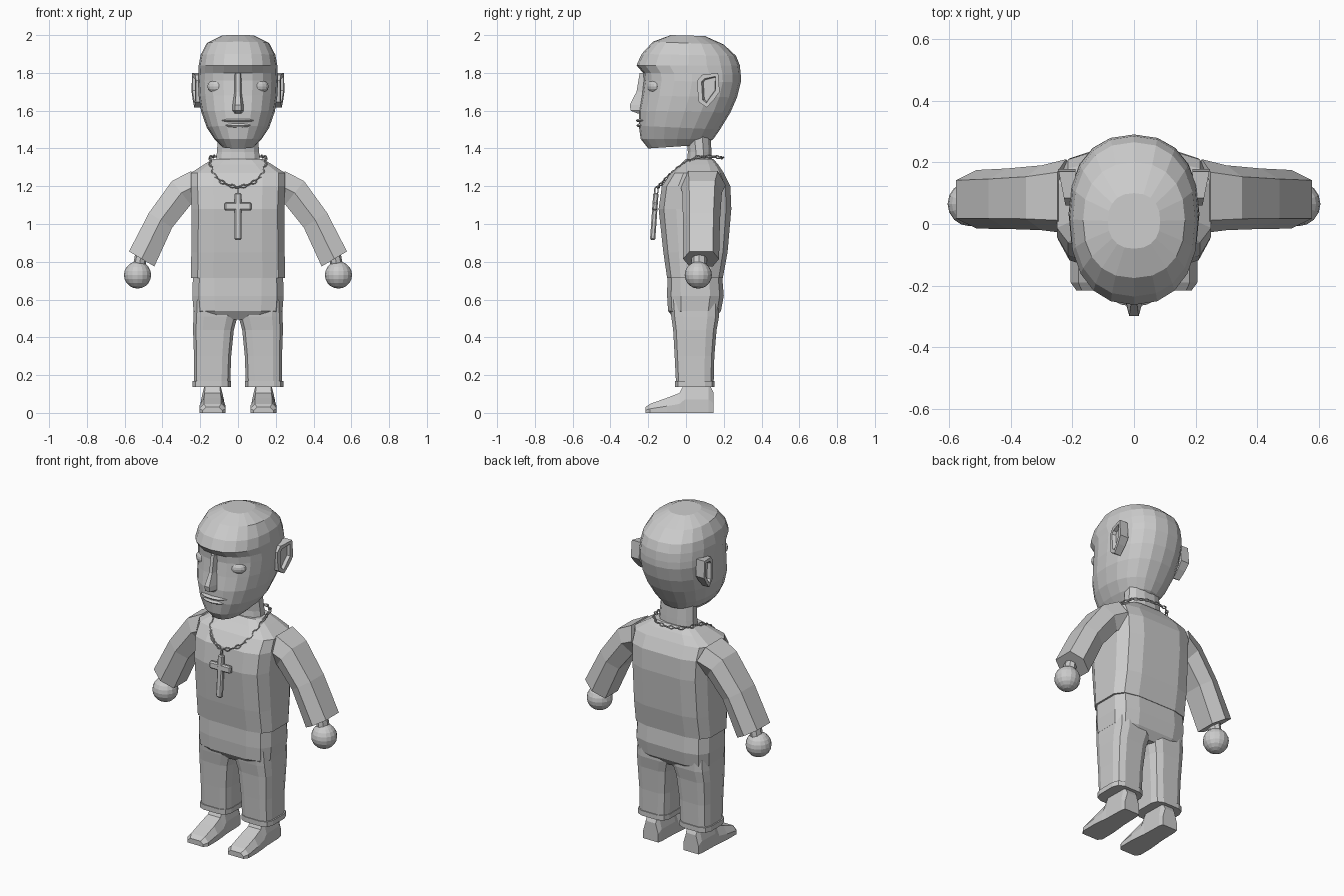
import bpy, bmesh, math
from mathutils import Vector, Matrix

if "Cube" in bpy.data.objects:
    bpy.data.objects.remove(bpy.data.objects["Cube"])

grey = bpy.data.materials.new("light_grey")
grey.diffuse_color = (0.6, 0.6, 0.6, 1)
grey.use_nodes = True
grey.node_tree.nodes["Principled BSDF"].inputs["Base Color"].default_value = grey.diffuse_color


def finish(name, bm):
    bmesh.ops.recalc_face_normals(bm, faces=bm.faces)
    me = bpy.data.meshes.new(name)
    bm.to_mesh(me)
    bm.free()
    me.materials.append(grey)
    ob = bpy.data.objects.new(name, me)
    bpy.context.collection.objects.link(ob)
    return ob


def loft(name, rings):
    """Skin a list of point rings and cap both ends."""
    bm = bmesh.new()
    vs = [[bm.verts.new(p) for p in r] for r in rings]
    n = len(vs[0])
    for a, b in zip(vs, vs[1:]):
        for i in range(n):
            j = (i + 1) % n
            bm.faces.new((a[i], a[j], b[j], b[i]))
    bm.faces.new(vs[0])
    bm.faces.new(vs[-1])
    return finish(name, bm)


def ring(x0, x1, yf, yb, zf, zb=None, n=12, power=4, offset=0.5):
    """Rounded-box ring; height runs from zf at the front to zb at the back."""
    zb = zf if zb is None else zb
    raw = []
    for i in range(n):
        a = 2 * math.pi * (i + offset) / n
        c, s = math.cos(a), math.sin(a)
        raw.append((math.copysign(abs(c) ** (2 / power), c),
                    math.copysign(abs(s) ** (2 / power), s)))
    m = max(abs(p[0]) for p in raw)
    out = []
    for u, v in raw:
        u, v = u / m, v / m
        t = (v + 1) / 2
        out.append(((x0 + x1) / 2 + u * (x1 - x0) / 2, yf + t * (yb - yf), zf + t * (zb - zf)))
    return out


def ball(name, loc, size, seg=16, rows=10, turn=0):
    bm = bmesh.new()
    m = Matrix.Translation(loc) @ Matrix.Rotation(turn, 4, 'Z') @ Matrix.Diagonal((*size, 1))
    bmesh.ops.create_uvsphere(bm, u_segments=seg, v_segments=rows, radius=1, matrix=m)
    return finish(name, bm)


# Head: half width, front y, back y, front z, back z
head = [(.085, -.20, .10, 1.40, 1.42), (.125, -.24, .145, 1.45, 1.45),
        (.165, -.25, .18, 1.52, 1.50), (.195, -.25, .235, 1.60, 1.59),
        (.208, -.235, .27, 1.68, 1.67), (.212, -.225, .29, 1.76, 1.75),
        (.21, -.228, .29, 1.80, 1.79), (.208, -.262, .285, 1.84, 1.84),
        (.198, -.235, .265, 1.90, 1.89), (.165, -.175, .20, 1.965, 1.95),
        (.085, -.08, .10, 2.0, 1.995)]
loft("head", [ring(-w, w, f, b, zf, zb, 20, 2.3, 0) for w, f, b, zf, zb in head])
loft("neck", [ring(-w, w, f, b, z, n=12, power=2.3)
              for w, f, b, z in [(.12, .0, .14, 1.28), (.112, .01, .135, 1.38), (.105, .0, .13, 1.47)]])

# Nose and lips
nose = [(1.80, .025, -.245), (1.70, .025, -.262), (1.63, .038, -.298), (1.60, .042, -.293), (1.585, .035, -.255)]
loft("nose", [[(-w, -.20, z), (-w * .4, y, z), (w * .4, y, z), (w, -.20, z)] for z, w, y in nose])
ball("upper_lip", (0, -.215, 1.548), (.09, .052, .013), 14, 6)
ball("lower_lip", (0, -.213, 1.522), (.08, .050, .015), 14, 6)


def ear(side, s):
    outline = [(.06, 1.76), (.085, 1.79), (.17, 1.80), (.178, 1.70), (.15, 1.66),
               (.11, 1.617), (.068, 1.645), (.062, 1.70)]
    bm = bmesh.new()
    inner = [bm.verts.new((s * .19, y, z)) for y, z in outline]
    outer = [bm.verts.new((s * (.222 + .2 * (y - .06)), y, z)) for y, z in outline]
    for i in range(8):
        j = (i + 1) % 8
        bm.faces.new((inner[i], inner[j], outer[j], outer[i]))
    bm.faces.new(inner)
    face = bm.faces.new(outer)
    bmesh.ops.recalc_face_normals(bm, faces=bm.faces)
    bmesh.ops.inset_region(bm, faces=[face], thickness=.024, depth=0)
    bmesh.ops.inset_region(bm, faces=[face], thickness=.006, depth=-.02)
    finish(side + "_ear", bm)


# Shirt body
torso = [(.25, -.10, .195, .715), (.247, -.12, .22, .85), (.245, -.145, .24, 1.08),
         (.25, -.128, .235, 1.20), (.25, -.08, .20, 1.27), (.18, -.03, .17, 1.315), (.13, .0, .145, 1.345)]
loft("shirt_body", [ring(-w, w, f, b, z) for w, f, b, z in torso])

# Trouser hips
hips = [(.19, -.06, .15, .495), (.235, -.095, .185, .54), (.242, -.10, .20, .62), (.238, -.098, .19, .74)]
loft("trouser_hips", [ring(-w, w, f, b, z) for w, f, b, z in hips])


def limbs(side, s):
    # Sleeve: squashed hexagon swept along the arm (x, z, normal x, normal z, half thickness, y, half depth)
    path = [(.22, 1.205, .35, .94, .08, .09, .12), (.30, 1.165, .62, .78, .08, .085, .105),
            (.41, 1.02, .84, .54, .073, .082, .098), (.51, .815, .86, .51, .078, .08, .095)]
    hexagon = [(-1, 0), (-.65, 1), (.65, 1), (1, 0), (.65, -1), (-.65, -1)]
    loft(side + "_sleeve", [[(s * (x + nx * h * v), y + d * u, z + nz * h * v) for u, v in hexagon]
                            for x, z, nx, nz, h, y, d in path])
    # Wrist and hand
    loft(side + "_wrist", [[(s * (x + .033 * math.cos(a)), .07 + .04 * math.sin(a), z)
                            for a in [i * math.pi / 4 for i in range(8)]]
                           for x, z in [(.51, .85), (.53, .74)]])
    ball(side + "_hand", (s * .532, .065, .73), (.072, .072, .072))

    # Trouser leg and turned-up cuff
    leg = [(.042, .232, -.052, .146, .14), (.036, .233, -.06, .15, .30), (.022, .238, -.068, .162, .44),
           (.003, .236, -.078, .175, .51), (.003, .232, -.085, .175, .60)]
    loft(side + "_trouser_leg", [ring(s * a, s * b, f, k, z) for a, b, f, k, z in leg])
    loft(side + "_trouser_cuff", [ring(s * .038, s * .24, -.058, .152, z) for z in (.138, .168)])

    # Shoe: sections from heel to toe (y, half width, height)
    shoe = [(.145, .05, .11), (.12, .056, .16), (-.005, .06, .16), (-.035, .064, .105),
            (-.10, .07, .08), (-.19, .07, .048), (-.215, .052, .03)]
    loft(side + "_shoe", [[(s * .135 + w * u, y, h * v) for u, v in
                           [(-1, 0), (-1, .45), (-.65, 1), (.65, 1), (1, .45), (1, 0)]]
                          for y, w, h in shoe])

    ear(side, s)
    ball(side + "_eye", (s * .118, -.172, 1.728), (.048, .03, .034), 12, 8, s * .4)


limbs("right", -1)
limbs("left", 1)


def add_link(bm, matrix, long, wide, thick):
    """One oval chain link, long axis on x."""
    g = []
    for i in range(10):
        a = 2 * math.pi * i / 10
        row = []
        for j in range(5):
            b = 2 * math.pi * j / 5
            r = thick * math.cos(b)
            row.append(bm.verts.new(matrix @ Vector(((long + r) * math.cos(a), (wide + r) * math.sin(a),
                                                     thick * math.sin(b)))))
        g.append(row)
    for i in range(10):
        for j in range(5):
            k, l = (i + 1) % 10, (j + 1) % 5
            bm.faces.new((g[i][j], g[k][j], g[k][l], g[i][l]))


# Neck chain: links spaced evenly along a mirrored path
half = [(0, .192, 1.35), (.07, .182, 1.352), (.125, .135, 1.358), (.147, .06, 1.355), (.147, -.02, 1.315),
        (.128, -.085, 1.262), (.085, -.122, 1.222), (.04, -.142, 1.202), (0, -.148, 1.195)]
loop = [Vector(p) for p in half] + [Vector((-x, y, z)) for x, y, z in half[-2::-1]]
lengths = [(b - a).length for a, b in zip(loop, loop[1:])]
count = 36
bm = bmesh.new()
for k in range(count):
    d, i = sum(lengths) * k / count, 0
    while d > lengths[i]:
        d -= lengths[i]
        i += 1
    t = (loop[i + 1] - loop[i]).normalized()
    m = (Matrix.Translation(loop[i] + t * d) @ t.to_track_quat('X', 'Z').to_matrix().to_4x4()
         @ Matrix.Rotation(math.pi / 2 * (k % 2) + .4, 4, 'X'))
    add_link(bm, m, .015, .008, .0038)
finish("neck_chain", bm)

# Cross pendant with its hanging loop
bm = bmesh.new()
add_link(bm, Matrix.Translation((0, -.157, 1.177)) @ Matrix.Rotation(math.pi / 2, 4, 'Y'), .018, .009, .004)
finish("pendant_loop", bm)
tilt = Matrix.Translation((0, -.168, 1.04)) @ Matrix.Rotation(-.07, 4, 'X')
for name, size, z in (("cross_upright", (.036, .028, .25), 0), ("cross_bar", (.142, .027, .042), .053)):
    bm = bmesh.new()
    bmesh.ops.create_cube(bm, size=1, matrix=tilt @ Matrix.Translation((0, 0, z)) @ Matrix.Diagonal((*size, 1)))
    bmesh.ops.bevel(bm, geom=bm.edges[:], offset=.007, segments=1, affect='EDGES')
    finish(name, bm)
